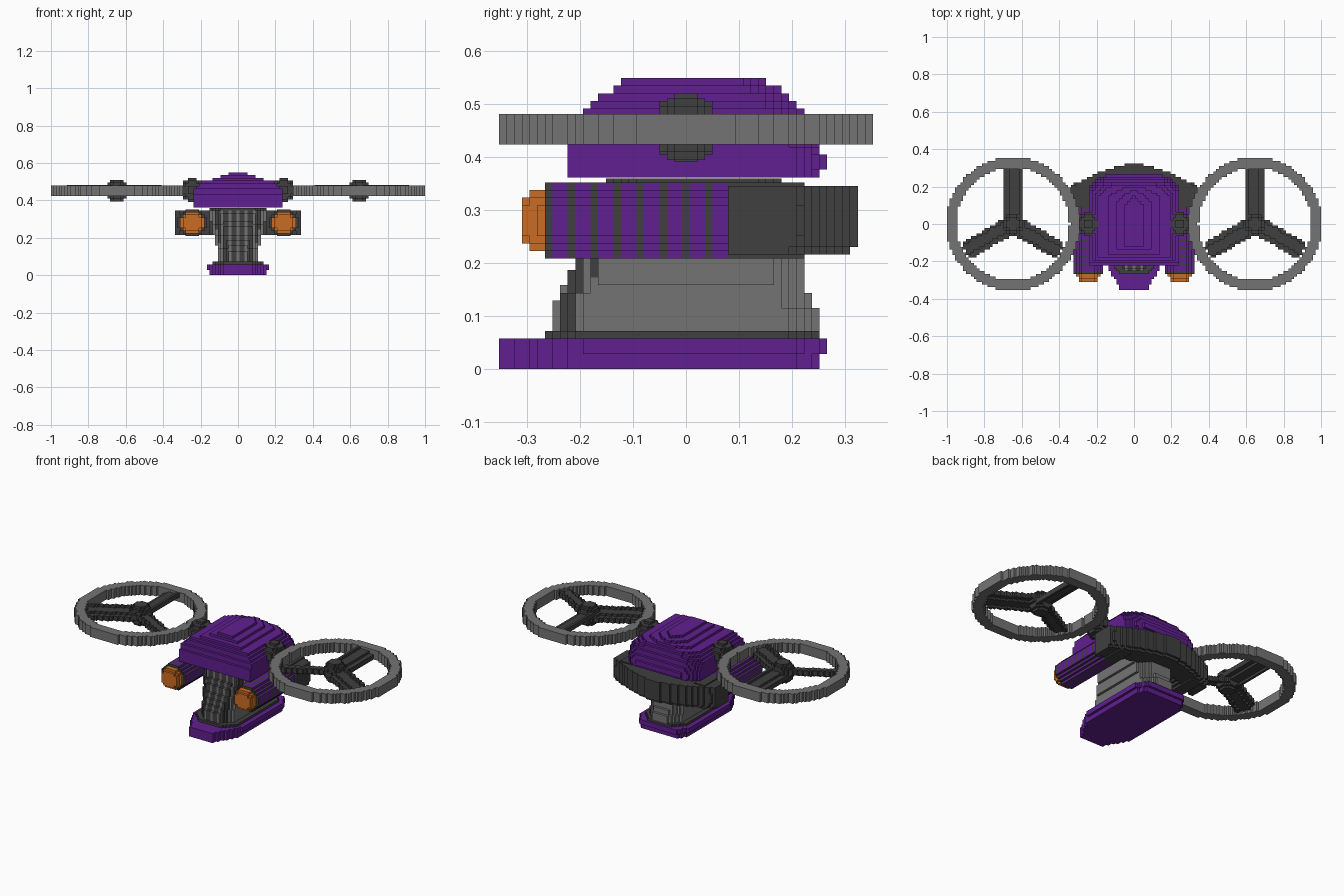
import bpy
import math

if "Cube" in bpy.data.objects:
    bpy.data.objects.remove(bpy.data.objects["Cube"])

V = 2 / 139  # block size


def material(name, rgb):
    m = bpy.data.materials.new(name)
    m.diffuse_color = (*rgb, 1)
    m.use_nodes = True
    m.node_tree.nodes["Principled BSDF"].inputs["Base Color"].default_value = m.diffuse_color
    return m


MATS = [material("purple", (0.118, 0.014, 0.28)), material("mid_grey", (0.175, 0.175, 0.175)),
        material("dark_grey", (0.05, 0.05, 0.05)), material("orange", (0.6, 0.15, 0.017))]
PURPLE, GREY, DARK, ORANGE = range(4)


def lerp(t, pts):
    """Piecewise linear lookup in (t, value) pairs."""
    if t <= pts[0][0]:
        return pts[0][1]
    for (a, u), (b, w) in zip(pts, pts[1:]):
        if t <= b:
            return u + (w - u) * (t - a) / (b - a)
    return pts[-1][1]


DIRS = [(1, 0, 0), (-1, 0, 0), (0, 1, 0), (0, -1, 0), (0, 0, 1), (0, 0, -1)]


def blocks(name, shape, z0, layers, xr=(-69, 69)):
    """Fill a block grid where shape(x, y, z) gives a colour; keep outer faces only."""
    cells = {}
    for i in range(xr[0], xr[1] + 1):
        for j in range(-24, 25):
            for k in range(layers):
                c = shape(i * V, j * V, z0 + (k + 0.5) * V)
                if c is not None:
                    cells[i, j, k] = c
    index, faces, cols = {}, [], []
    for cell, c in cells.items():
        for d in DIRS:
            if tuple(p + q for p, q in zip(cell, d)) in cells:
                continue
            axis = next(a for a in range(3) if d[a])
            u, w = (axis + 1) % 3, (axis + 2) % 3
            ring = []
            for du, dw in ((0, 0), (1, 0), (1, 1), (0, 1)):
                p = list(cell)
                p[axis] += d[axis] > 0
                p[u] += du
                p[w] += dw
                ring.append(index.setdefault(tuple(p), len(index)))
            faces.append(ring if d[axis] > 0 else ring[::-1])
            cols.append(c)
    verts = [((i - 0.5) * V, (j - 0.5) * V, z0 + k * V) for i, j, k in index]
    me = bpy.data.meshes.new(name)
    me.from_pydata(verts, [], faces)
    for m in MATS:
        me.materials.append(m)
    me.polygons.foreach_set("material_index", cols)
    ob = bpy.data.objects.new(name, me)
    bpy.context.collection.objects.link(ob)
    return ob


# Keel with a tapered bow
def keel(x, y, z):
    half = lerp(y, [(-0.353, 0.07), (-0.30, 0.10), (-0.22, 0.148), (0.2, 0.15), (0.26, 0.11)])
    half += 0.014 if z > 0.03 and y > -0.2 else 0
    if abs(x) < half and y < (0.25 if z < 0.03 else 0.265):
        return PURPLE


blocks("keel", keel, 0.0, 4)


# Pillar with dark foot, dark neck and ribbed front
def pillar(x, y, z):
    y0 = lerp(z, [(0.07, -0.258), (0.12, -0.25), (0.2, -0.208), (0.36, -0.145)])
    y1 = lerp(z, [(0.1, 0.25), (0.16, 0.222), (0.22, 0.215), (0.36, 0.18)])
    half = lerp(z, [(0.07, 0.103), (0.15, 0.11), (0.2, 0.128), (0.36, 0.155)])
    foot = z < 0.074
    if foot:
        y0, y1, half = -0.265, 0.25, 0.13
    ends = max(0, y0 + 0.06 - y) + max(0, y - y1 + 0.06)
    if not (y0 < y < y1 and abs(x) < half - ends):
        return None
    if foot or z > 0.346:
        return DARK
    if y < y0 + 0.06 and abs(x) < half - 0.02:
        return GREY if round(x / V) % 3 == 0 else DARK
    return GREY


blocks("pillar", pillar, 0.0575, 21, (-14, 14))


# Cabin with a stepped crowned roof
def cabin(x, y, z):
    half = lerp(z, [(0.44, 0.237), (0.47, 0.225), (0.495, 0.2), (0.515, 0.135), (0.53, 0.085), (0.545, 0.035)])
    y0 = lerp(z, [(0.42, -0.225), (0.48, -0.195), (0.51, -0.162), (0.54, -0.123)])
    y1 = lerp(z, [(0.36, 0.25), (0.375, 0.262), (0.40, 0.262), (0.45, 0.24), (0.5, 0.207), (0.54, 0.163)])
    cut = max(0, y - y1 + 0.07)
    if abs(x) < half - cut * cut * 18 and y0 < y < y1:
        return PURPLE


blocks("cabin", cabin, 0.3615, 13, (-18, 18))


# Curved bumper wrapping the rear
def bumper(x, y, z):
    outer = 0.325 - 0.16 * abs(x) - 0.6 * x * x
    drop = max(0, 0.235 - z) * 1.0
    inner = outer - 0.13
    if abs(x) < 0.332 and inner < y < outer - drop:
        return DARK


blocks("rear_bumper", bumper, 0.216, 9, (-24, 24))

for side, s in (("left", -1), ("right", 1)):
    span = (5, 69) if s > 0 else (-69, -5)

    # Side pod: striped shell, dark tail, orange nose
    def pod(x, y, z):
        dx, dz = abs(abs(x) - 0.245), abs(z - 0.28)
        r = lerp(y, [(-0.31, 0.042), (-0.27, 0.066), (-0.262, 0.073)])
        if not (-0.312 < y < 0.22 and max(dx, dz) < r and dx + dz < r * 1.45):
            return None
        if y < -0.266:
            return ORANGE
        return DARK if y > 0.08 or round(y / V) % 3 == 0 else PURPLE

    blocks(side + "_pod", pod, 0.28 - 5 * V, 10, span)

    # Rounded rotor mount on the cabin side
    def mount(x, y, z):
        if math.dist((abs(x), y, z), (0.245, 0, 0.455)) < 0.063:
            return DARK

    blocks(side + "_rotor_mount", mount, 0.455 - 4.5 * V, 9, span)

    # Guard ring
    def ring(x, y, z):
        if 0.302 < math.hypot(abs(x) - 0.647, y) < 0.357:
            return GREY

    blocks(side + "_guard_ring", ring, 0.423, 4, span)

    # Three blades with a round hub
    def rotor(x, y, z):
        px, dz = abs(x) - 0.647, z - 0.452
        if math.hypot(px, y, dz) < 0.061:
            return DARK
        for a in (90, 210, 330):
            c, t = math.cos(math.radians(a)), math.sin(math.radians(a))
            along, across = px * c + y * t, y * c - px * t
            if 0 < along < 0.292 and abs(across) < 0.049 and abs(dz - across * 0.25) < 0.013:
                return DARK

    blocks(side + "_rotor", rotor, 0.452 - 4 * V, 8, span)
